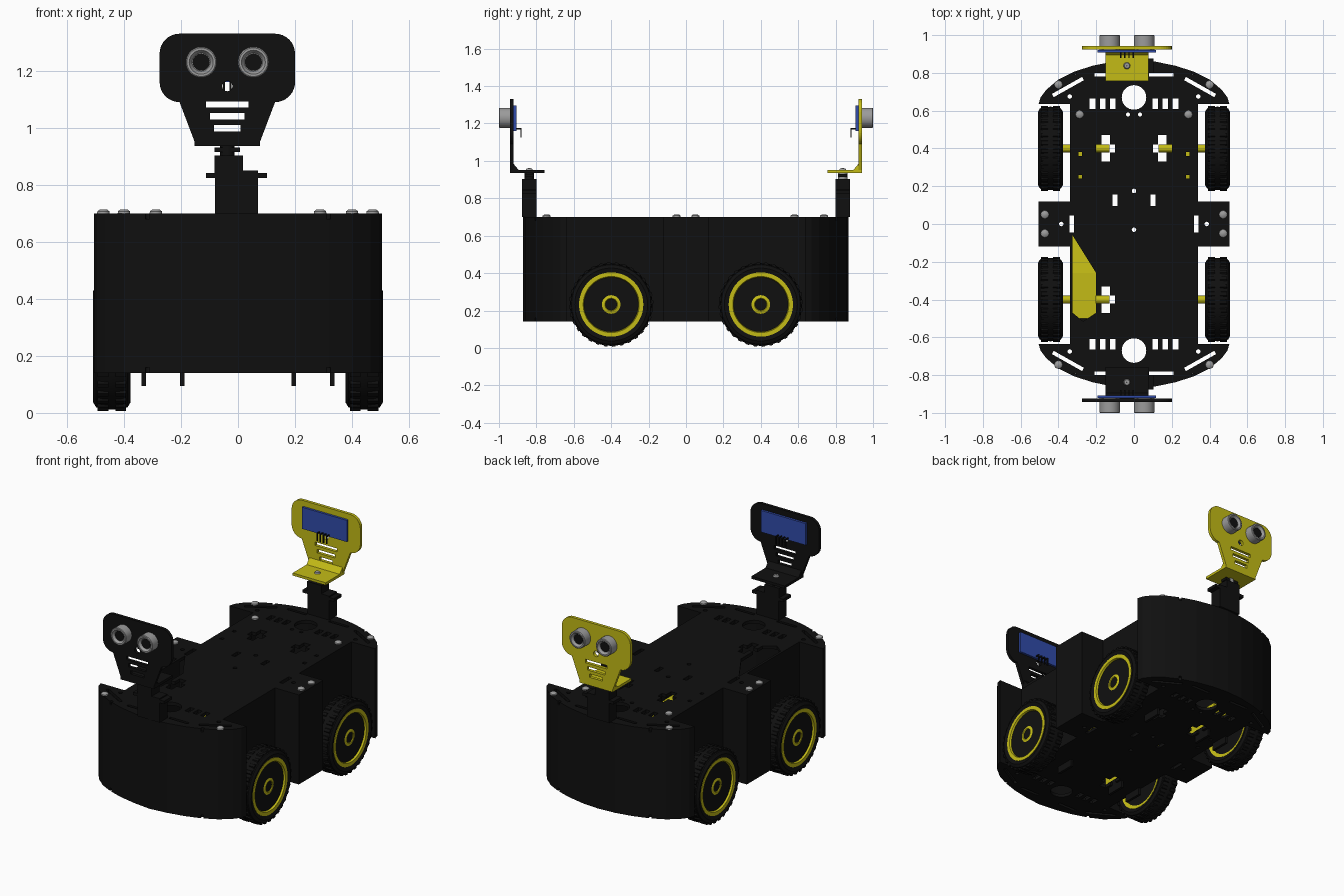
import bpy, bmesh
from math import sin, cos, pi, radians, hypot

if "Cube" in bpy.data.objects:
    bpy.data.objects.remove(bpy.data.objects["Cube"], do_unlink=True)


def material(name, rgb):
    m = bpy.data.materials.new(name)
    m.use_nodes = True
    m.diffuse_color = (*rgb, 1)
    m.node_tree.nodes["Principled BSDF"].inputs["Base Color"].default_value = (*rgb, 1)
    return m


BLACK = material("black", (0.005, 0.005, 0.005))
YELLOW = material("yellow", (0.55, 0.5, 0.008))
GREY = material("grey", (0.33, 0.33, 0.33))
BLUE = material("blue", (0.03, 0.07, 0.4))


def place(axis, u, v, w):
    return {"x": (w, u, v), "y": (u, w, v), "z": (u, v, w)}[axis]


def finish(name, bm, mat, smooth=False):
    bmesh.ops.recalc_face_normals(bm, faces=bm.faces)
    me = bpy.data.meshes.new(name)
    for f in bm.faces:
        f.smooth = smooth
    bm.to_mesh(me)
    bm.free()
    if mat:
        me.materials.append(mat)
    if smooth:
        me.set_sharp_from_angle(angle=radians(35))
    ob = bpy.data.objects.new(name, me)
    bpy.context.collection.objects.link(ob)
    return ob


def prism(name, polys, axis, lo, hi, mat, caps=True):
    """Extrude flat outlines along an axis from lo to hi."""
    bm = bmesh.new()
    for pts in polys:
        a = [bm.verts.new(place(axis, u, v, lo)) for u, v in pts]
        b = [bm.verts.new(place(axis, u, v, hi)) for u, v in pts]
        for i in range(len(pts)):
            bm.faces.new((a[i - 1], a[i], b[i], b[i - 1]))
        if caps:
            bm.faces.new(a)
            bm.faces.new(b)
    return finish(name, bm, mat)


def lathe(name, profile, axis, cu, cv, mat, n=40):
    """Revolve a closed (radius, offset) profile around an axis."""
    bm = bmesh.new()
    rings = []
    for i in range(n):
        t = 2 * pi * i / n
        rings.append([bm.verts.new(place(axis, cu + r * cos(t), cv + r * sin(t), w))
                      for r, w in profile])
    for i in range(n):
        for j in range(len(profile)):
            bm.faces.new((rings[i - 1][j - 1], rings[i - 1][j], rings[i][j], rings[i][j - 1]))
    return finish(name, bm, mat, True)


def rect(cx, cy, w, h):
    x, y = w / 2, h / 2
    return [(cx - x, cy - y), (cx + x, cy - y), (cx + x, cy + y), (cx - x, cy + y)]


def arc(cx, cy, r, a0, a1, n=8):
    return [(cx + r * cos(radians(a0 + (a1 - a0) * i / n)),
             cy + r * sin(radians(a0 + (a1 - a0) * i / n))) for i in range(n + 1)]


def disc(cx, cy, r, n=20):
    return arc(cx, cy, r, 0, 360, n)[:-1]


def slot(x0, y0, x1, y1, w):
    d = hypot(x1 - x0, y1 - y0)
    nx, ny = -(y1 - y0) / d * w / 2, (x1 - x0) / d * w / 2
    return [(x0 + nx, y0 + ny), (x0 - nx, y0 - ny), (x1 - nx, y1 - ny), (x1 + nx, y1 + ny)]


def cross(cx, cy):
    a, b, c = 0.022, 0.05, 0.07
    quarter = [(b, -a), (b, a), (a, a), (a, c), (-a, c), (-a, a)]
    return [(cx + x, cy + y) for x, y in quarter + [(-x, -y) for x, y in quarter]]


def cut(ob, polys, axis, lo, hi):
    cutter = prism("cutter", polys, axis, lo, hi, None)
    mod = ob.modifiers.new("holes", "BOOLEAN")
    mod.operation, mod.solver, mod.object = "DIFFERENCE", "EXACT", cutter
    bpy.context.view_layer.objects.active = ob
    bpy.ops.object.modifier_apply(modifier="holes")
    bpy.data.objects.remove(cutter, do_unlink=True)


# Chassis outline: rounded end caps, wheel bays and a wide middle
half = [(0.505, -0.12), (0.505, 0.12), (0.34, 0.12), (0.34, 0.635), (0.505, 0.635),
        (0.495, 0.67), (0.465, 0.71), (0.4, 0.765), (0.32, 0.805), (0.22, 0.838), (0.11, 0.86)]
outline = half + [(0, 0.868)] + [(-x, y) for x, y in reversed(half[1:])]
lower = [(x, -y) for x, y in half[2:]]
outline += [(-x, y) for x, y in [half[0]] + lower] + [(0, -0.872)] + lower[::-1]
wall = prism("side_wall", [outline], "z", 0.16, 0.68, BLACK, caps=False)
solid = wall.modifiers.new("thickness", "SOLIDIFY")
solid.thickness, solid.offset = 0.015, -1

# Openings shared by both deck plates
holes = [cross(-0.15, 0.4), cross(0.15, 0.4), cross(-0.15, -0.4),
         disc(0, 0.175, 0.012), disc(0, -0.03, 0.012)]
for s in (-1, 1):
    holes += [disc(0, 0.67 * s, 0.065, 32), disc(s * 0.032, 0.58, 0.011),
              disc(s * 0.385, 0, 0.012), rect(s * 0.1, 0.125, 0.026, 0.06),
              rect(s * 0.33, 0, 0.024, 0.09), rect(s * 0.285, 0.25, 0.02, 0.02),
              rect(s * 0.285, 0.37, 0.02, 0.02)]
    for e in (-1, 1):
        holes += [slot(s * 0.43, e * 0.68, s * 0.27, e * 0.77, 0.02),
                  slot(s * 0.08, e * 0.79, s * 0.21, e * 0.79, 0.018),
                  disc(s * 0.34, e * 0.675, 0.012), disc(s * 0.315, e * 0.8, 0.01)]
        holes += [rect(s * x, e * 0.637, 0.03, 0.055) for x in (0.112, 0.166, 0.22)]
for name, z in (("bottom_deck", 0.14), ("top_deck", 0.68)):
    deck = prism(name, [outline], "z", z, z + 0.02, BLACK)
    cut(deck, holes, "z", z - 0.1, z + 0.1)
    if name == "top_deck":
        gap = [(-0.325, -0.06), (-0.2, -0.26), (-0.2, -0.47), (-0.27, -0.515), (-0.325, -0.47)]
        cut(deck, [gap], "z", z - 0.1, z + 0.1)

# Deck screws
spots = [(s * x, y) for s in (-1, 1)
         for x, y in ((0.4, 0.738), (0.4, -0.745), (0.472, 0.05), (0.472, -0.05), (0.288, 0.58))]
for x, y in spots:
    lathe("deck_screw", [(0.001, 0.7), (0.022, 0.7), (0.021, 0.707), (0.013, 0.713), (0.001, 0.714)],
          "z", x, y, GREY, 16)

# Wheels, motors and brackets
AXLE, HUB_Z = 0.4, 0.232
for s in (-1, 1):
    for e in (-1, 1):
        y = e * AXLE
        tyre = [(0.17, 0.385), (0.195, 0.377), (0.212, 0.387), (0.219, 0.405), (0.221, 0.443),
                (0.219, 0.48), (0.212, 0.498), (0.195, 0.508), (0.17, 0.5)]
        lathe("tyre", [(r, s * x) for r, x in tyre], "x", y, HUB_Z, BLACK, 48)
        lugs = []
        for k in range(32):
            for d, r in ((0, 0.217), (0.12, 0.226), (0.5, 0.226), (0.62, 0.217)):
                t = 2 * pi * (k + d) / 32
                lugs.append((y + r * cos(t), HUB_Z + r * sin(t)))
        for x in (0.393, 0.455):
            prism("tyre_tread", [lugs], "x", s * x, s * (x + 0.037), BLACK)
        rim = [(0.15, 0.39), (0.172, 0.383), (0.172, 0.503), (0.15, 0.503), (0.145, 0.49)]
        lathe("wheel_rim", [(r, s * x) for r, x in rim], "x", y, HUB_Z, YELLOW, 48)
        star = []
        for k in range(5):
            a = -90 + 72 * k
            for d, r in ((-9, 0.152), (9, 0.152), (36, 0.062)):
                star.append((y + r * cos(radians(a + d)), HUB_Z + r * sin(radians(a + d))))
        prism("wheel_spokes", [star], "x", s * 0.45, s * 0.482, YELLOW)
        hub = [(0.02, 0.4), (0.05, 0.4), (0.05, 0.492), (0.034, 0.497), (0.03, 0.49), (0.02, 0.49)]
        lathe("wheel_hub", [(r, s * x) for r, x in hub], "x", y, HUB_Z, YELLOW, 24)
        prism("axle", [disc(y, HUB_Z, 0.021, 16)], "x", s * 0.13, s * 0.485, YELLOW)
        body = [(0.5, 0.16), (0.5, 0.305), (0.26, 0.305), (0.06, 0.28), (0.06, 0.18), (0.26, 0.16)]
        prism("motor", [[(e * v, z) for v, z in body]], "x", s * 0.2, s * 0.325, YELLOW)
        for x in (0.195, 0.33):
            prism("motor_bracket", [rect(y, 0.135, 0.12, 0.08)], "x", s * (x - 0.008), s * (x + 0.008), BLACK)

# Sensor heads: the front one black, the rear one yellow
CX = -0.0375
EYES = (CX - 0.0915, CX + 0.0915)
face = [(-0.148, 0.94), (0.073, 0.94), (0.13, 1.09)]
for x, z, a in ((0.13, 1.16, -80), (0.13, 1.26, 0), (-0.205, 1.26, 90)):
    face += arc(x, z, 0.07, a, 90 if a <= 0 < a + 90 else a + 90) if a >= 0 else arc(x, z, 0.07, a, 0)
face += arc(-0.205, 1.16, 0.07, 180, 270)
for e, label, colour in ((-1, "front", BLACK), (1, "rear", YELLOW)):
    def y_prism(part, polys, lo, hi, mat):
        return prism(label + "_" + part, polys, "y", e * lo, e * hi, mat)

    plate = y_prism("sensor_plate", [face], 0.923, 0.942, colour)
    openings = [disc(CX, 1.146, 0.018)] + [disc(x, 1.23, 0.05, 32) for x in EYES]
    openings += [rect(CX, z, w, 0.022) for z, w in ((1.082, 0.15), (1.04, 0.122), (0.998, 0.092))]
    cut(plate, openings, "y", e * 0.9, e * 0.96)
    foot = [(0.942, 0.936), (0.757, 0.936), (0.757, 0.952), (0.895, 0.952), (0.923, 0.985), (0.942, 0.985)]
    prism(label + "_sensor_foot", [[(e * v, z) for v, z in foot]], "x", -0.152, 0.077, colour)
    lathe(label + "_foot_screw", [(0.001, 0.952), (0.018, 0.952), (0.014, 0.96), (0.001, 0.961)],
          "z", CX, e * 0.838, GREY, 16)
    y_prism("circuit_board", [rect(CX, 1.228, 0.31, 0.135)], 0.907, 0.921, BLUE)
    for x in EYES:
        cup = [(0.001, 0.921), (0.054, 0.921), (0.054, 0.997), (0.05, 1.0), (0.042, 1.0), (0.032, 0.985),
               (0.001, 0.985)]
        lathe(label + "_sensor_eye", [(r, e * w) for r, w in cup], "y", x, 1.23, GREY, 36)
        y_prism("eye_core", [disc(x, 1.23, 0.03, 28)], 0.984, 0.987, BLACK)
    for k in range(4):
        x = CX + (k - 1.5) * 0.022
        y_prism("pin", [rect(x, 1.172, 0.007, 0.007)], 0.882, 0.907, BLACK)
        y_prism("pin", [rect(x, 1.15, 0.007, 0.05)], 0.88, 0.886, BLACK)

    # Servo below the head
    y_prism("servo_body", [rect(-0.005, 0.775, 0.152, 0.15)], 0.8, 0.877, BLACK)
    y_prism("servo_ears", [rect(-0.005, 0.833, 0.215, 0.018)], 0.8, 0.877, BLACK)
    y_prism("servo_gearbox", [rect(-0.033, 0.872, 0.1, 0.06)], 0.8, 0.877, BLACK)
    shaft = GREY if e > 0 else BLACK
    prism(label + "_servo_shaft", [disc(CX, e * 0.838, 0.025)], "z", 0.89, 0.937, shaft)
    y_prism("servo_horn", [rect(CX, 0.923, 0.09, 0.016)], 0.815, 0.86, BLACK)
